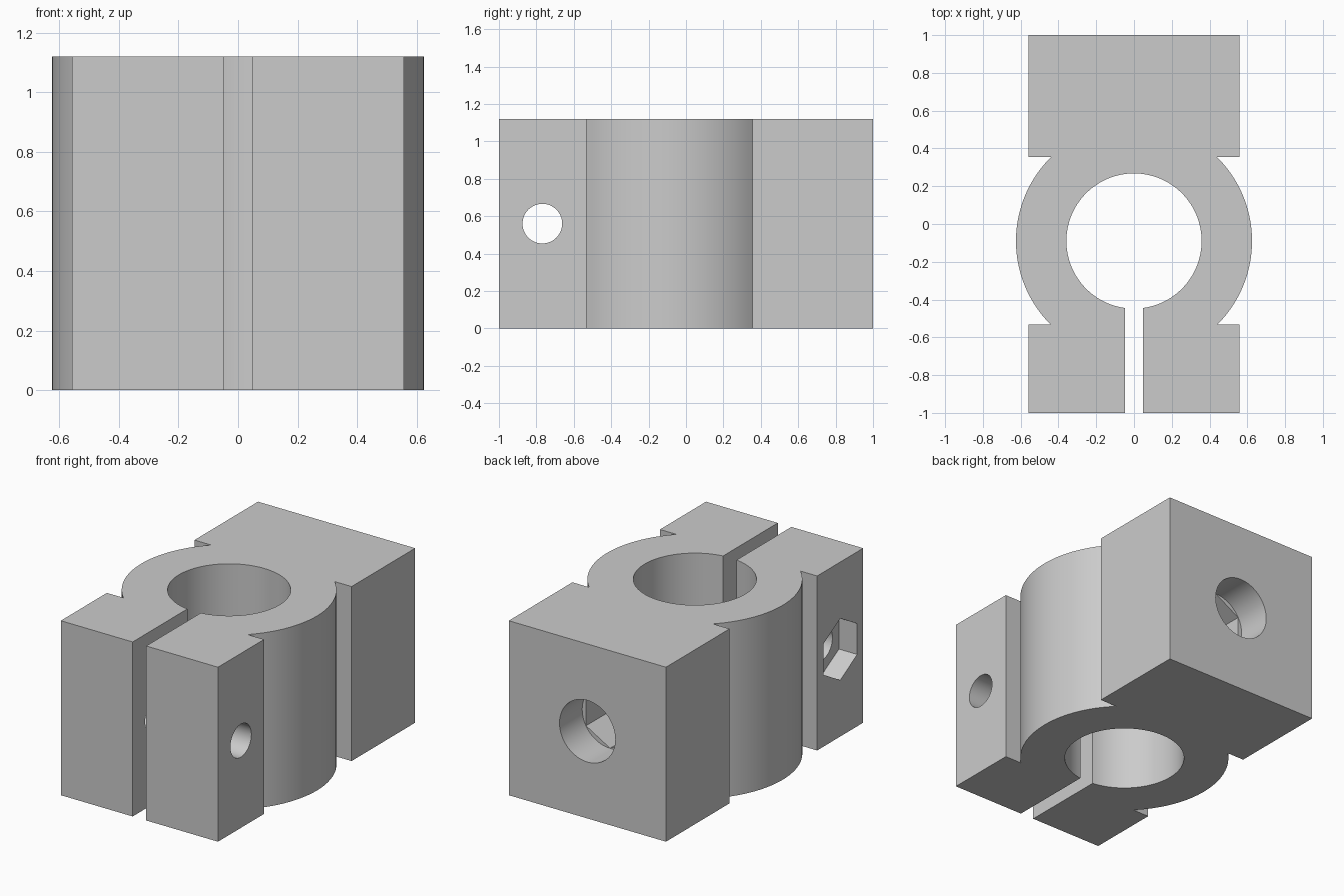
import bpy, bmesh, math
from mathutils import Matrix

cube = bpy.data.objects.get("Cube")
if cube:
    bpy.data.objects.remove(cube, do_unlink=True)

HEIGHT, MID = 1.12, 0.56
RING_Y, OUTER, BORE = -0.09, 0.625, 0.358
HALF, SLIT = 0.558, 0.048
BACK_Y, FRONT_Y, BOLT_Y = 0.355, -0.533, -0.768

grey = bpy.data.materials.new("plain grey")
grey.use_nodes = True
grey.diffuse_color = (0.6, 0.6, 0.6, 1)
grey.node_tree.nodes["Principled BSDF"].inputs["Base Color"].default_value = (0.6, 0.6, 0.6, 1)


def add_object(name, bm):
    bmesh.ops.recalc_face_normals(bm, faces=bm.faces)
    mesh = bpy.data.meshes.new(name)
    bm.to_mesh(mesh)
    bm.free()
    mesh.materials.append(grey)
    obj = bpy.data.objects.new(name, mesh)
    bpy.context.collection.objects.link(obj)
    return obj


def arc(radius, start, end, steps):
    angles = [start + (end - start) * i / steps for i in range(steps + 1)]
    return [(radius * math.cos(a), RING_Y + radius * math.sin(a)) for a in angles]


# Half outline: front jaw, ring flank and back block
low = math.asin((FRONT_Y - RING_Y) / OUTER)
high = math.asin((BACK_Y - RING_Y) / OUTER)
half = [(SLIT, -1), (HALF, -1), (HALF, FRONT_Y)]
half += arc(OUTER, low, high, 32)
half += [(HALF, BACK_Y), (HALF, 1)]
outline = half + [(-x, y) for x, y in reversed(half)]

# Bore, opened to the front by the slit
gap = math.asin(SLIT / BORE)
outline += arc(BORE, 1.5 * math.pi - gap, -0.5 * math.pi + gap, 96)

bm = bmesh.new()
base = bm.faces.new([bm.verts.new((x, y, 0)) for x, y in outline])
extruded = bmesh.ops.extrude_face_region(bm, geom=[base])["geom"]
bmesh.ops.translate(bm, vec=(0, 0, HEIGHT),
                    verts=[v for v in extruded if isinstance(v, bmesh.types.BMVert)])
clamp = add_object("clamp_body", bm)


def drill(name, radius, sides, axis, start, end, y=0):
    """Cut a horizontal prism running from start to end along x or y."""
    bm = bmesh.new()
    turn = Matrix.Rotation(math.pi / 2, 4, "Y" if axis == "X" else "X")
    centre = (start + end) / 2
    place = Matrix.Translation((centre, y, MID) if axis == "X" else (0, centre, MID))
    # Hexagons keep a corner at the top
    spin = Matrix.Rotation(0 if axis == "X" else math.pi / 2, 4, "Z")
    bmesh.ops.create_cone(bm, cap_ends=True, segments=sides, radius1=radius,
                          radius2=radius, depth=abs(end - start))
    # Put a vertex on local x before the prism is tipped over
    offset = math.atan2(bm.verts[:][0].co.y, bm.verts[:][0].co.x)
    bmesh.ops.transform(bm, verts=bm.verts,
                        matrix=place @ turn @ spin @ Matrix.Rotation(-offset, 4, "Z"))
    cutter = add_object(name, bm)
    cutter.hide_render = True
    cut = clamp.modifiers.new(name, "BOOLEAN")
    cut.operation, cut.solver, cut.object = "DIFFERENCE", "EXACT", cutter
    bpy.context.view_layer.objects.active = clamp
    bpy.ops.object.modifier_apply(modifier=name)
    bpy.data.objects.remove(cutter, do_unlink=True)


# Clamp bolt hole through both jaws, with a nut pocket on the right
drill("bolt_hole", 0.106, 48, "X", -0.7, 0.7, BOLT_Y)
drill("nut_pocket", 0.198, 6, "X", -0.7, -HALF + 0.13, BOLT_Y)
# Blind mounting hole in the back with a hexagonal inner pocket
drill("hex_socket", 0.197, 6, "Y", 0.55, 0.9)
drill("mounting_hole", 0.198, 64, "Y", 0.77, 1.1)

bpy.ops.object.select_all(action="DESELECT")
clamp.select_set(True)
bpy.context.view_layer.objects.active = clamp
bpy.ops.object.shade_smooth_by_angle(angle=math.radians(30))
